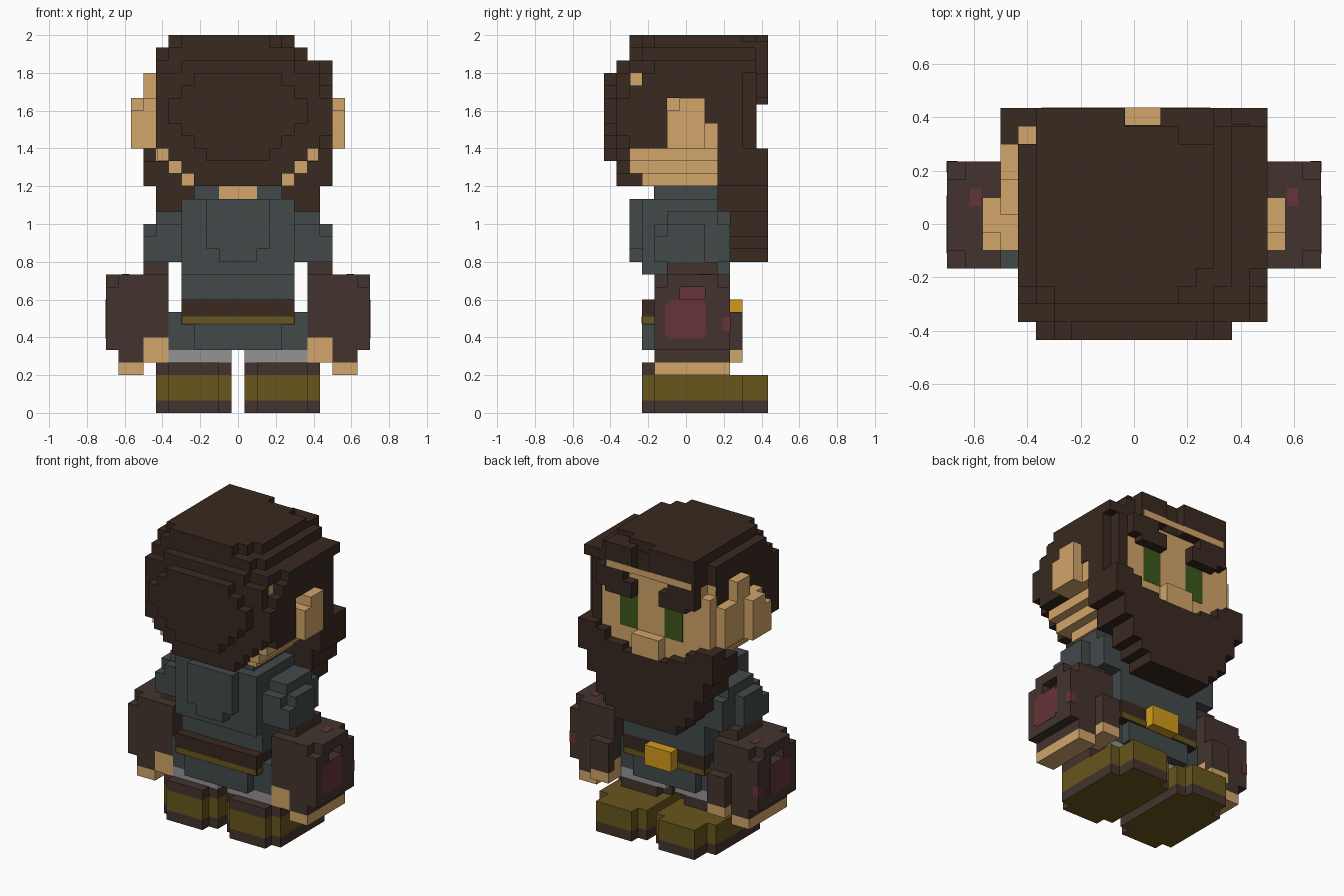
import bpy, bmesh

U = 2 / 30  # edge of one cube of the block grid


def material(name, r, g, b):
    lin = [(c / 255 / 12.92) if c < 11 else ((c / 255 + 0.055) / 1.055) ** 2.4 for c in (r, g, b)]
    m = bpy.data.materials.new(name)
    m.diffuse_color = (*lin, 1)
    return m


HAIR = material("dark_brown", 57, 41, 32)
SKIN = material("tan_skin", 210, 165, 106)
SLATE = material("slate_cloth", 66, 73, 74)
SLEEVE = material("umber_leather", 67, 52, 46)
OLIVE = material("olive_leather", 104, 86, 29)
GOLD = material("gold", 212, 154, 28)
GREEN = material("eye_green", 60, 86, 28)
RED = material("dull_red", 102, 52, 56)
GREY = material("grey_cloth", 148, 148, 148)


def blocks(name, mat, boxes, mirror=False, underside=None):
    """One object from boxes (x0, x1, y0, y1, z0, z1) in grid units."""
    bm = bmesh.new()
    sides = (1, -1) if mirror else (1,)
    for x0, x1, y0, y1, z0, z1 in boxes:
        for s in sides:
            vs = bmesh.ops.create_cube(bm, size=1)["verts"]
            for v in vs:
                v.co.x = s * (x0 if v.co.x * s < 0 else x1) * U
                v.co.y = (y0 if v.co.y < 0 else y1) * U
                v.co.z = (z0 if v.co.z < 0 else z1) * U
    me = bpy.data.meshes.new(name)
    if underside:
        bm.normal_update()
        for f in bm.faces:
            f.material_index = int(f.normal.z < -0.5)
    bm.to_mesh(me)
    bm.free()
    me.materials.append(mat)
    if underside:
        me.materials.append(underside)
    ob = bpy.data.objects.new(name, me)
    bpy.context.collection.objects.link(ob)
    return ob


def boot_layer(z0, z1):
    return [(0.5, 6.5, -2.5, 4.5, z0, z1), (0.5, 5.5, 4.5, 5.5, z0, z1),
            (1.5, 5.5, -3.5, -2.5, z0, z1), (1.5, 5.5, 5.5, 6.5, z0, z1)]


# Boots and legs
blocks("boot_soles", SLEEVE, boot_layer(0, 1), True, OLIVE)
blocks("boots", OLIVE, boot_layer(1, 3), True)
blocks("boot_cuffs", SLEEVE, [(0.5, 6.5, -2.5, 1.5, 3, 4), (1.5, 5.5, -3.5, -2.5, 3, 4),
                              (1.5, 5.5, 1.5, 2.5, 3, 4)], True)
blocks("trousers", GREY, [(0.5, 5.5, -2.5, 2.5, 4, 5)], True)

# Tunic: skirt, torso, back hood, shoulders
blocks("tunic_skirt", SLATE, [(-5.5, 5.5, -2.5, 2.5, 5, 8), (-3.5, 3.5, -3.5, 3.45, 5, 7)])
blocks("tunic_body", SLATE, [(-4.5, 4.5, -2.5, 3.5, 9, 12), (-4.5, 4.5, -3.5, 3.5, 11, 17),
                             (-3.5, 3.5, -2.5, 2.5, 17, 18)])
blocks("hood", SLATE, [(-2.5, 2.5, -4.5, -3.5, 13, 17), (-1.5, 1.5, -4.5, -3.5, 12, 13)])
blocks("shoulders", SLATE, [(6.5, 7.5, -2.5, 1.5, 12, 14), (6.5, 7.5, -1.5, 1.5, 14, 15),
                            (4.5, 6.5, -2.5, 3.5, 12, 15), (4.5, 6.5, -1.5, 2.5, 15, 16)], True)

# Belt with stripe and buckle
blocks("belt", HAIR, [(-4.5, 4.5, -3.5, 3.5, 7, 9)])
blocks("belt_stripe", OLIVE, [(-4.4, 4.4, -3.53, 3.53, 7.1, 7.65),
                              (-4.53, 4.53, -3.4, 3.4, 7.1, 7.65)])
blocks("buckle", GOLD, [(-1.5, 1.5, 3.5, 4.5, 7, 9)])

# Arms, with a notch in the outer guard
blocks("forearms", SLEEVE, [
    (5.5, 9.5, -2.5, 3.5, 6, 11), (7.5, 9.5, -2.5, 3.5, 4, 6),
    (5.5, 7.5, -1.5, 2.5, 11, 12), (5.5, 7.5, 3.5, 4.5, 5, 8),
    (9.5, 10.5, -1.5, 2.5, 5, 9), (9.5, 10.5, -2.5, -1.5, 5, 10),
    (9.5, 10.5, 2.5, 3.5, 5, 10),
    (9.5, 10.5, -1.5, -0.5, 9, 10), (9.5, 10.5, 1.5, 2.5, 9, 10),
    (9.5, 10.5, -1.5, 2.5, 10, 11)], True)
blocks("hands", SKIN, [(7.5, 9.5, -2.5, 3.5, 3, 4), (5.5, 7.5, -2.5, 3.5, 4, 6),
                       (5.5, 7.5, 3.5, 4.5, 4, 5)], True)
blocks("guard_patches", RED, [(10.5, 10.53, -1.65, 1.6, 6.2, 8.7), (10.5, 10.53, -1.4, 1.4, 5.9, 9),
                              (9.5, 9.53, -0.5, 1.5, 9, 10), (10.5, 10.53, 2.9, 3.5, 6.5, 7.6),
                              (9.9, 10.5, 3.5, 3.53, 6.5, 7.6),
                              (8.6, 9.2, 1, 2, 11, 11.03)], True)

# Head, ears, nose
blocks("head", SKIN, [(-1.5, 1.5, -2.55, 2.5, 17, 18.1), (-4.5, 4.5, -3.5, 5.5, 18, 19),
                      (-5.5, 5.5, -4.5, 5.5, 19, 20), (-6.4, 6.4, -4.5, 4.4, 20, 21),
                      (-6.4, 6.4, -4.4, 4.4, 21, 27), (-5.5, 5.5, 4.4, 5.5, 20, 27),
                      (-6.5, -5.5, 4.4, 5.5, 20, 26)])
blocks("right_ear", SKIN, [(6.4, 7.4, -0.5, 2.5, 21, 23), (6.4, 8.5, -1.5, 1.5, 21, 24),
                           (6.4, 8.5, -0.5, 1.5, 24, 25)])
blocks("left_ear", SKIN, [(-7.5, -6.4, -1.5, 4.5, 21, 25), (-7.5, -6.4, 0.5, 2.5, 25, 27),
                          (-8.5, -7.5, -1.5, 1.5, 21, 24), (-8.5, -7.5, -0.5, 1.5, 24, 25)])
blocks("nose", SKIN, [(-1.5, 1.5, 5.5, 6.5, 19, 21)])

# Eyes and brows
blocks("eyes", GREEN, [(1.5, 3.5, 5.5, 5.53, 21, 25)], True)
blocks("brows", HAIR, [(2.5, 5.5, 5.5, 6.5, 25, 27), (1.5, 4.5, 5.5, 6.5, 24.5, 26)], True)

# Hair: crown layers with stepped corners
blocks("hair_crown", HAIR, [
    (-5.5, 3.5, -3.5, 2.5, 29, 30), (-4.5, 2.5, -4.5, -3.5, 29, 30), (3.5, 4.5, -2.5, 4.5, 29, 30),
    (-5.5, 3.5, 2.5, 4.5, 29, 30), (-4.5, 2.5, 4.5, 5.5, 29, 30),
    (-6.5, 5.5, -3.5, 4.5, 28, 29), (-5.5, 4.5, -4.5, -3.5, 28, 29), (-5.5, 5.5, 4.5, 5.5, 28, 29),
    (-5.5, -0.5, 4.5, 6.5, 27, 30), (1.5, 4.5, 4.5, 6.5, 27, 29.5),
    (-6.5, 6.5, -4.5, 4.5, 27, 28), (-5.5, 6.5, 4.5, 5.5, 27, 28), (6.5, 7.5, -2.5, 5.5, 27, 28),
    (-4.5, 4.5, -5.5, -4.5, 27, 28), (-0.5, 1.5, 4.5, 5.55, 27, 29)])
blocks("forehead_strip", SKIN, [(-5.2, 4.3, 6.5, 6.53, 27.05, 27.7)])
# Hair: rounded back
blocks("hair_back", HAIR, [
    (-6.5, 6.5, -5.5, -4.4, 21, 27), (-5.5, 5.5, -5.5, -4.4, 20, 21),
    (-4.5, 4.5, -5.5, -4.4, 19, 20), (-3.5, 3.5, -5.5, -3.4, 18, 19),
    (-3.5, 3.5, -6.5, -5.5, 21, 27), (-2.5, 2.5, -6.5, -5.5, 20, 21),
    (-4.5, 4.5, -6.5, -5.5, 22, 26), (-5.5, 5.5, -6.5, -5.5, 23, 25)])
# Hair: sides around the ears
blocks("hair_right_side", HAIR, [(6.4, 7.5, -5.5, -4.5, 22, 25), (6.4, 7.5, -4.5, -3.5, 21, 26),
                                 (6.4, 7.5, -3.5, -1.5, 21, 27), (6.4, 7.5, -1.5, 4.5, 25, 27),
                                 (6.4, 7.5, 1.5, 2.5, 23, 25),
                                 (6.4, 7.5, 2.5, 4.5, 18, 25), (5.5, 6.5, 4.4, 5.6, 20, 27)])
blocks("hair_left_side", HAIR, [(-6.5, -6.3, -5.5, 4.4, 21, 27), (-7.5, -6.3, 2.5, 4.4, 18, 20)])

# Beard: tapers downward, rises at the cheeks
rows = [(12, 13, 3.5, 3.5), (13, 14, 4.5, 3.5), (14, 16, 5.5, 3.5), (16, 18, 6.5, 2.5)]
blocks("beard", HAIR, [(-w, w, y, 6.5, z0, z1) for z0, z1, w, y in rows]
       + [(-6.5, 6.5, 5.4, 6.5, 18, 19)])
blocks("beard_cheeks", HAIR, [(2.5, 6.5, 5.4, 6.5, 19, 19.5), (4.5, 6.5, 5.4, 6.5, 19, 20.5),
                              (5.5, 7.5, 4.4, 6.5, 18, 21), (4.5, 7.5, 2.5, 5.5, 18, 19.95)], True)
